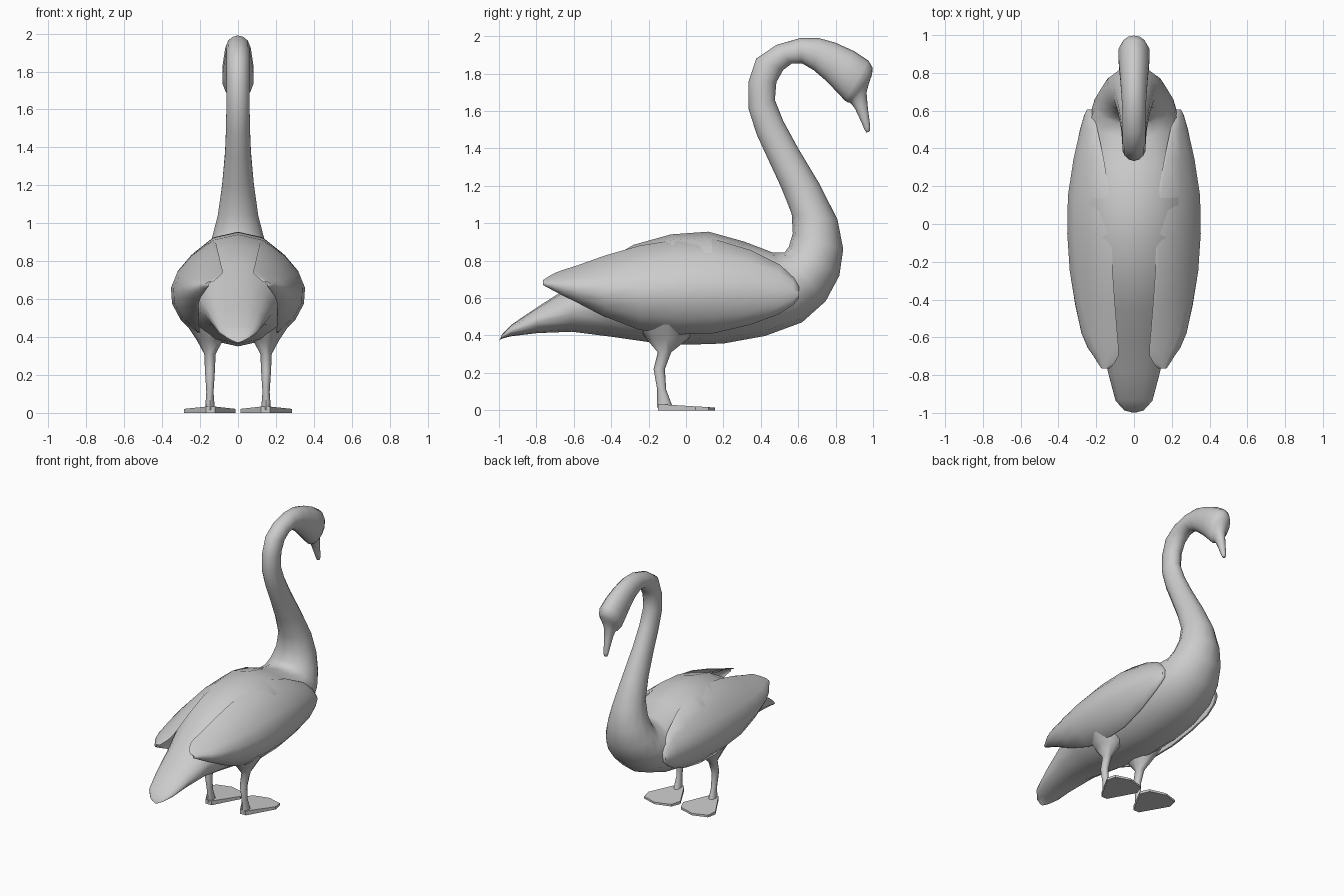
import bpy, bmesh, math
from mathutils import Vector

if "Cube" in bpy.data.objects:
    bpy.data.objects.remove(bpy.data.objects["Cube"])

grey = bpy.data.materials.new("soft_grey")
grey.diffuse_color = (0.6, 0.6, 0.6, 1)
grey.use_nodes = True
grey.node_tree.nodes["Principled BSDF"].inputs["Base Color"].default_value = grey.diffuse_color


def refine(keys):
    """Insert a smooth in-between station between each pair of key stations."""
    out = []
    for i in range(len(keys) - 1):
        a, b = keys[i], keys[i + 1]
        p, q = keys[max(i - 1, 0)], keys[min(i + 2, len(keys) - 1)]
        out.append(a)
        out.append([(9 * (s + t) - u - v) / 16 for s, t, u, v in zip(a, b, p, q)])
    return out + [keys[-1]]


def loft(name, rings, angle=60):
    """Skin a list of equal-sized closed rings, capping both ends."""
    bm = bmesh.new()
    rows = [[bm.verts.new(p) for p in r] for r in rings]
    n = len(rows[0])
    for a, b in zip(rows, rows[1:]):
        for i in range(n):
            j = (i + 1) % n
            bm.faces.new((a[i], a[j], b[j], b[i]))
    bm.faces.new(rows[0])
    bm.faces.new(rows[-1])
    bmesh.ops.recalc_face_normals(bm, faces=bm.faces)
    me = bpy.data.meshes.new(name)
    bm.to_mesh(me)
    bm.free()
    me.materials.append(grey)
    ob = bpy.data.objects.new(name, me)
    bpy.context.collection.objects.link(ob)
    bpy.ops.object.select_all(action='DESELECT')
    ob.select_set(True)
    bpy.context.view_layer.objects.active = ob
    bpy.ops.object.shade_smooth_by_angle(angle=math.radians(angle))


def pair(name, rings, angle=60):
    """Loft a part on the right and its mirror image on the left."""
    loft("right_" + name, rings, angle)
    loft("left_" + name, [[(-x, y, z) for x, y, z in r] for r in rings], angle)


def spine_ring(ay, az, by, bz, w, n=14):
    """Oval between an upper and a lower profile point, with half width w."""
    a, b = Vector((0, ay, az)), Vector((0, by, bz))
    c, h = (a + b) / 2, (a - b) / 2
    return [c + h * math.cos(t) + Vector((w * math.sin(t), 0, 0))
            for t in (2 * math.pi * i / n for i in range(n))]


# Tail, body, neck, head and beak: one continuous skin
profile = [
    (-0.995, 0.38, -0.998, 0.37, 0.015), (-0.93, 0.46, -0.94, 0.395, 0.10),
    (-0.61, 0.67, -0.61, 0.42, 0.18), (-0.28, 0.885, -0.20, 0.365, 0.28),
    (0.12, 0.955, 0.20, 0.357, 0.30), (0.46, 0.845, 0.62, 0.47, 0.245),
    (0.55, 0.875, 0.82, 0.72, 0.18), (0.565, 1.05, 0.81, 1.02, 0.11),
    (0.44, 1.34, 0.60, 1.40, 0.07), (0.335, 1.61, 0.475, 1.66, 0.063),
    (0.375, 1.88, 0.52, 1.82, 0.063), (0.61, 1.99, 0.62, 1.855, 0.064),
    (0.80, 1.965, 0.745, 1.765, 0.075), (0.975, 1.87, 0.85, 1.655, 0.085),
    (0.995, 1.795, 0.875, 1.645, 0.055), (0.965, 1.70, 0.905, 1.61, 0.033),
    (0.985, 1.52, 0.955, 1.50, 0.018), (0.98, 1.49, 0.965, 1.485, 0.008),
]
loft("body_neck_and_head", [spine_ring(*p) for p in refine(profile)], 80)


def wing_ring(y, xt, zt, xo, xb, zb, n=6):
    """Thin curved section: top edge, outer bulge, bottom edge, then back inside."""
    top, low = Vector((xt, y, zt)), Vector((xb, y, zb))
    mid = Vector((xo, y, (zt + zb) / 2))

    def arc(t, dx):
        c = 2 * (mid - Vector((dx, 0, 0))) - (top + low) / 2
        return top * (1 - t) ** 2 + c * 2 * t * (1 - t) + low * t * t
    thick = min(0.06, (zt - zb) * 0.2)
    outer = [arc(i / n, 0) for i in range(n + 1)]
    inner = [arc(i / n, thick) - Vector((0.012, 0, 0)) for i in range(n, -1, -1)]
    return outer + inner


# Folded wings, from the shoulder to the rear tip
wing = [
    (0.605, 0.235, 0.66, 0.25, 0.24, 0.60),
    (0.50, 0.205, 0.78, 0.285, 0.25, 0.515),
    (0.15, 0.14, 0.915, 0.35, 0.22, 0.412),
    (-0.25, 0.125, 0.88, 0.34, 0.215, 0.43),
    (-0.58, 0.10, 0.775, 0.27, 0.22, 0.575),
    (-0.70, 0.095, 0.735, 0.205, 0.19, 0.635),
    (-0.765, 0.14, 0.695, 0.17, 0.165, 0.67),
]
pair("wing", [wing_ring(*s) for s in refine(wing)])

# Thigh and leg: y, z, half width, half depth
leg = [
    (-0.10, 0.46, 0.12, 0.16), (-0.10, 0.385, 0.07, 0.115),
    (-0.115, 0.31, 0.03, 0.036), (-0.143, 0.22, 0.026, 0.03),
    (-0.13, 0.11, 0.019, 0.024), (-0.112, 0.015, 0.026, 0.042),
]
pair("leg", [[(0.148 + w * math.cos(t), y + d * math.sin(t), z)
              for t in (math.pi * i / 4 for i in range(8))]
             for y, z, w, d in leg])

# Flat webbed feet, slightly thicker at the heel
foot = [(0.12, -0.15), (0.17, -0.15), (0.285, 0.05), (0.27, 0.12),
        (0.16, 0.155), (0.04, 0.12), (0.012, 0.05)]
pair("foot", [[(x, y, 0) for x, y in foot],
              [(x, y, 0.024 - 0.06 * y) for x, y in foot]], 30)
